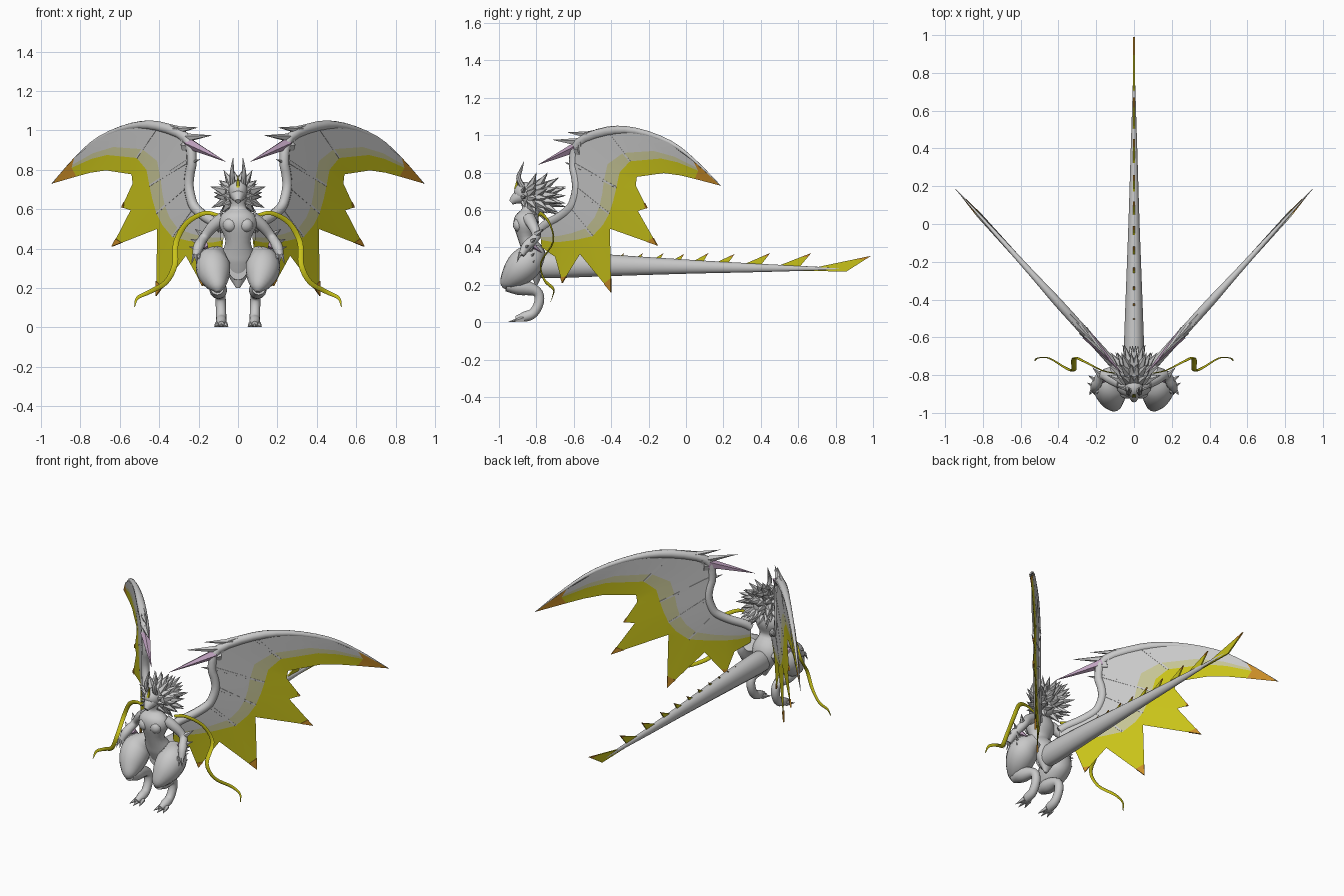
import bpy, bmesh, math
from mathutils import Vector as V

if "Cube" in bpy.data.objects:
    bpy.data.objects.remove(bpy.data.objects["Cube"], do_unlink=True)


def material(name, *rgb):
    m = bpy.data.materials.new(name)
    m.use_nodes = True
    m.diffuse_color = (*rgb, 1)
    m.node_tree.nodes["Principled BSDF"].inputs["Base Color"].default_value = (*rgb, 1)
    return m


GREY = material("scale grey", .58, .58, .58)
PALE = material("pale membrane", .56, .55, .3)
YELLOW = material("membrane yellow", .58, .54, .01)
ORANGE = material("tip orange", .58, .26, .02)
PINK = material("spur pink", .52, .36, .52)
X, Y = V((1, 0, 0)), V((0, 1, 0))


def finish(name, bm, mats, mirror=False, angle=40):
    bmesh.ops.remove_doubles(bm, verts=bm.verts, dist=.0001)
    bmesh.ops.recalc_face_normals(bm, faces=bm.faces)
    me = bpy.data.meshes.new(name)
    bm.to_mesh(me)
    bm.free()
    ob = bpy.data.objects.new(name, me)
    bpy.context.collection.objects.link(ob)
    for m in mats:
        me.materials.append(m)
    if mirror:
        ob.modifiers.new("mirror", "MIRROR")
    bpy.ops.object.select_all(action="DESELECT")
    ob.select_set(True)
    bpy.context.view_layer.objects.active = ob
    bpy.ops.object.shade_smooth_by_angle(angle=math.radians(angle))
    return ob


def spline(pts, steps):
    """Catmull-Rom resampling of (x, y, z, radius) points."""
    p = [V(q) for q in pts]
    p = [p[0] * 2 - p[1]] + p + [p[-1] * 2 - p[-2]]
    out = []
    for a, b, c, d in zip(p, p[1:], p[2:], p[3:]):
        for k in range(steps):
            t = k / steps
            out.append((b * 2 + (c - a) * t + (a * 2 - b * 5 + c * 4 - d) * t ** 2
                        + (b * 3 - a - c * 3 + d) * t ** 3) / 2)
    return out + [p[-2]]


def tube(name, pts, mat=GREY, mirror=False, ref=X, flat=1, sides=12, steps=4):
    """Tapered sweep; the section is scaled by flat along ref."""
    bm = bmesh.new()
    path, rings = spline(pts, steps), []
    for i, q in enumerate(path):
        tan = (path[min(i + 1, len(path) - 1)] - path[max(i - 1, 0)]).to_3d().normalized()
        side = tan.cross(ref).normalized()
        up = side.cross(tan)
        r = max(q[3], .001)
        rings.append([bm.verts.new(q.to_3d() + (side * math.cos(a) + up * math.sin(a) * flat) * r)
                      for a in (math.tau * k / sides for k in range(sides))])
    for a, b in zip(rings, rings[1:]):
        for k in range(sides):
            j = (k + 1) % sides
            bm.faces.new((a[k], a[j], b[j], b[k]))
    bm.faces.new(rings[0])
    bm.faces.new(rings[-1])
    return finish(name, bm, [mat], mirror)


def spikes(name, items, mat=GREY, mirror=True, sides=5):
    """One mesh of pointed cones, each given as base, tip, radius."""
    bm = bmesh.new()
    for base, tip, r in items:
        base, tip = V(base), V(tip)
        d = (tip - base).normalized()
        u = d.cross(X if abs(d.x) < .8 else Y).normalized()
        w = d.cross(u)
        ring = [bm.verts.new(base + (u * math.cos(a) + w * math.sin(a)) * r)
                for a in (math.tau * k / sides for k in range(sides))]
        top = bm.verts.new(tip)
        bm.faces.new(ring)
        for k in range(sides):
            bm.faces.new((ring[k], ring[(k + 1) % sides], top))
    return finish(name, bm, [mat], mirror, 30)


def ellipsoid(name, centre, size, mat=GREY, mirror=False):
    bm = bmesh.new()
    bmesh.ops.create_uvsphere(bm, u_segments=16, v_segments=10, radius=1)
    for v in bm.verts:
        v.co = V(centre) + V(size) * v.co
    return finish(name, bm, [mat], mirror)


# Torso, neck and head
tube("torso", [(0, -.80, .2, .01), (0, -.80, .29, .065), (0, -.81, .36, .085), (0, -.85, .44, .064),
               (0, -.855, .52, .095), (0, -.85, .57, .085), (0, -.85, .61, .04), (0, -.86, .66, .04)],
     ref=Y, flat=.7, sides=16)
ellipsoid("chest", (.04, -.895, .52), (.036, .03, .036), mirror=True)
ellipsoid("skull", (0, -.86, .695), (.05, .06, .055))
tube("muzzle", [(0, -.87, .68, .045), (0, -.91, .66, .03), (0, -.935, .64, .014)])
spikes("brow_mark", [((0, -.91, .71), (0, -.9, .78), .012)], YELLOW, False)
tube("horn", [(.025, -.87, .72, .016), (.03, -.895, .77, .013), (.028, -.88, .82, .007),
              (.025, -.866, .86, .001)], mirror=True, sides=8)

# Mane of layered spikes around the head
ellipsoid("mane_core", (0, -.79, .67), (.075, .08, .09))
mane = []
for count, r0, r1, y0, y1 in ((8, .06, .15, -.83, -.80), (8, .07, .15, -.79, -.74),
                              (7, .06, .125, -.76, -.68), (5, .03, .07, -.74, -.64)):
    for k in range(count):
        a = math.radians(8 + 150 * k / (count - 1))
        s, c = math.sin(a), math.cos(a)
        grow = 1 if k % 2 else .82
        mane.append(((r0 * s, y0, .67 + r0 * c), (r1 * s * grow, y1, .67 + r1 * c * grow), .026))
spikes("mane_spikes", mane)
spikes("cheek_spikes", [((.04, -.87, .66 + h), (.1, -.86, .65 + 2 * h), .015) for h in (-.02, .01, .04)])

# Arms, hands and elbow spurs
tube("arm", [(.07, -.84, .555, .035), (.12, -.82, .52, .03), (.17, -.80, .46, .024),
             (.2, -.85, .41, .027), (.215, -.88, .36, .016)], mirror=True, ref=Y)
spikes("claws", [((.2 + .012 * k, -.885, .37), (.185 + .025 * k, -.905, .32), .011) for k in range(3)])
spikes("forearm_spikes", [((.18, -.8, .47), (.22, -.76, .50), .018), ((.2, -.83, .43), (.245, -.8, .45), .016),
                          ((.21, -.86, .4), (.25, -.84, .41), .014)])
spikes("elbow_spur", [((.17, -.83, .42), (.16, -.77, .37), .02)], PINK)

# Legs with forward knees and raised heels
tube("thigh", [(.09, -.78, .38, .04), (.125, -.84, .33, .085), (.12, -.9, .27, .082),
               (.105, -.955, .21, .045), (.1, -.97, .18, .012)], mirror=True, sides=14)
tube("shin", [(.105, -.96, .2, .035), (.1, -.89, .19, .045), (.09, -.8, .165, .028), (.087, -.785, .11, .026),
              (.085, -.815, .05, .026), (.085, -.86, .03, .027), (.085, -.91, .018, .014)], mirror=True)
spikes("toes", [((.085 + k * .015, -.87, .018), (.085 + k * .036, -.95 + .015 * abs(k), .002), .018)
                for k in (-1, 0, 1)])
spikes("hip_spikes", [((.17, -.84, .3 + h), (.215, -.81, .33 + h), .018) for h in (0, .04, .08)])

# Tail with a row of fins along the top
tube("tail", [(0, -.84, .30, .06), (0, -.72, .305, .07), (0, -.5, .305, .062), (0, 0, .297, .038),
              (0, .4, .29, .022), (0, .87, .285, .003)], flat=.8, sides=14)
bm = bmesh.new()
fins = [(-.5, .05, .37), (-.42, .06, .37), (-.33, .06, .37), (-.23, .07, .37), (-.12, .08, .37), (-.01, .09, .365),
        (.12, .11, .37), (.26, .13, .365), (.45, .17, .37), (.67, .21, .37), (.99, .38, .355)]
for tip, length, top in fins:
    low = .335 - .04 * (tip + .5)
    profile = [V((tip - length, low)), V((tip, top)), V((tip - length * .35, low - .005))]
    cut = [profile[1].lerp(profile[k], .25) for k in (0, 2)]
    for mi, poly in ((0, [profile[0], cut[0], cut[1], profile[2]]), (1, [cut[0], profile[1], cut[1]])):
        sheets = [[bm.verts.new((s, *p)) for p in poly] for s in (-.004, .004)]
        faces = [bm.faces.new(s) for s in sheets]
        n = len(poly)
        faces += [bm.faces.new((sheets[0][k], sheets[0][(k + 1) % n], sheets[1][(k + 1) % n], sheets[1][k]))
                  for k in range(n)]
        for f in faces:
            f.material_index = mi
finish("tail_fins", bm, [YELLOW, ORANGE])

# Wings: columns of leading edge, colour boundary and trailing edge in the wing plane
columns = [(.08, .50, .08, .44, .08, .40), (.10, .52, .13, .43, .145, .35), (.13, .54, .18, .43, .18, .21),
           (.17, .565, .25, .44, .265, .364), (.22, .61, .33, .46, .416, .16), (.24, .66, .38, .52, .41, .50),
           (.25, .72, .41, .58, .64, .41), (.245, .78, .43, .65, .545, .595), (.235, .85, .445, .72, .59, .61),
           (.26, .96, .46, .80, .535, .73), (.40, 1.02, .51, .86, .54, .777), (.54, 1.02, .66, .875, .67, .797),
           (.70, .96, .74, .855, .75, .785), (.82, .863, .84, .81, .82, .766), (.944, .73, .944, .73, .944, .73)]
SLOPE = 1.107
NORMAL = V((SLOPE, -1, 0)).normalized()


def wing(x, z, off=0):
    return V((x, -.75 + (x - .1) * SLOPE, z)) + NORMAL * off


bm = bmesh.new()
for s in (-1, 1):
    grid = []
    for i, (lx, lz, bx, bz, tx, tz) in enumerate(columns):
        lead, edge, trail = V((lx, lz)), V((bx, bz)), V((tx, tz))
        fade = 1 if i < 14 else 0
        row = zip((lead, lead.lerp(edge, .72), edge, trail), (.014, .009, .006, 0))
        grid.append([bm.verts.new(wing(*p, s * t * fade)) for p, t in row])
    for i in range(14):
        for j in range(3):
            f = bm.faces.new((grid[i][j], grid[i + 1][j], grid[i + 1][j + 1], grid[i][j + 1]))
            f.material_index = 3 if i == 13 else j
finish("wing_membrane", bm, [GREY, PALE, YELLOW, ORANGE], True)

# Orange points on the trailing edge
bm = bmesh.new()
for i in (2, 4, 6, 8):
    tip, a, b = (V(columns[k][4:]) for k in (i, i - 1, i + 1))
    tri = (tip, tip.lerp(a, .22), tip.lerp(b, .22))
    sheets = [[bm.verts.new(wing(*p, s)) for p in tri] for s in (-.0045, .0045)]
    for sheet in sheets:
        bm.faces.new(sheet)
    for k in range(3):
        bm.faces.new((sheets[0][k], sheets[0][k - 2], sheets[1][k - 2], sheets[1][k]))
finish("wing_points", bm, [ORANGE], True)

# Wing arm along the leading edge, ribs and spurs
bone = [(*wing(c[0], c[1]), .026 if i < 11 else .024 - .0055 * (i - 10)) for i, c in enumerate(columns)]
tube("wing_arm", bone, mirror=True, ref=NORMAL, flat=.95, sides=10, steps=3)
for i in (4, 6, 8, 10):
    c = columns[i]
    tube("wing_rib", [(*wing(c[0], c[1]), .018), (*wing(c[2], c[3]), .008)], mirror=True, ref=NORMAL, sides=6)
spurs = [(.28, .96, .13, .975, .026), (.32, 1.0, .2, 1.015, .022), (.3, 1.0, .415, 1.048, .022),
         (.27, .92, .15, .9, .03), (.25, .83, .19, .855, .016)]
spikes("wing_spurs", [(wing(a, b), wing(c, d), r) for a, b, c, d, r in spurs])
spikes("wing_thumb", [(wing(.25, .935), wing(.06, .84), .03)], PINK)

# Trailing ribbons from the shoulders
tube("ribbon", [(.1, -.79, .57, .008), (.17, -.775, .58, .011), (.26, -.73, .53, .013), (.315, -.71, .43, .014),
                (.32, -.775, .32, .014), (.365, -.76, .23, .013), (.45, -.71, .18, .011), (.51, -.71, .15, .008),
                (.525, -.725, .105, .002)], YELLOW, True, Y, .3, 8)
